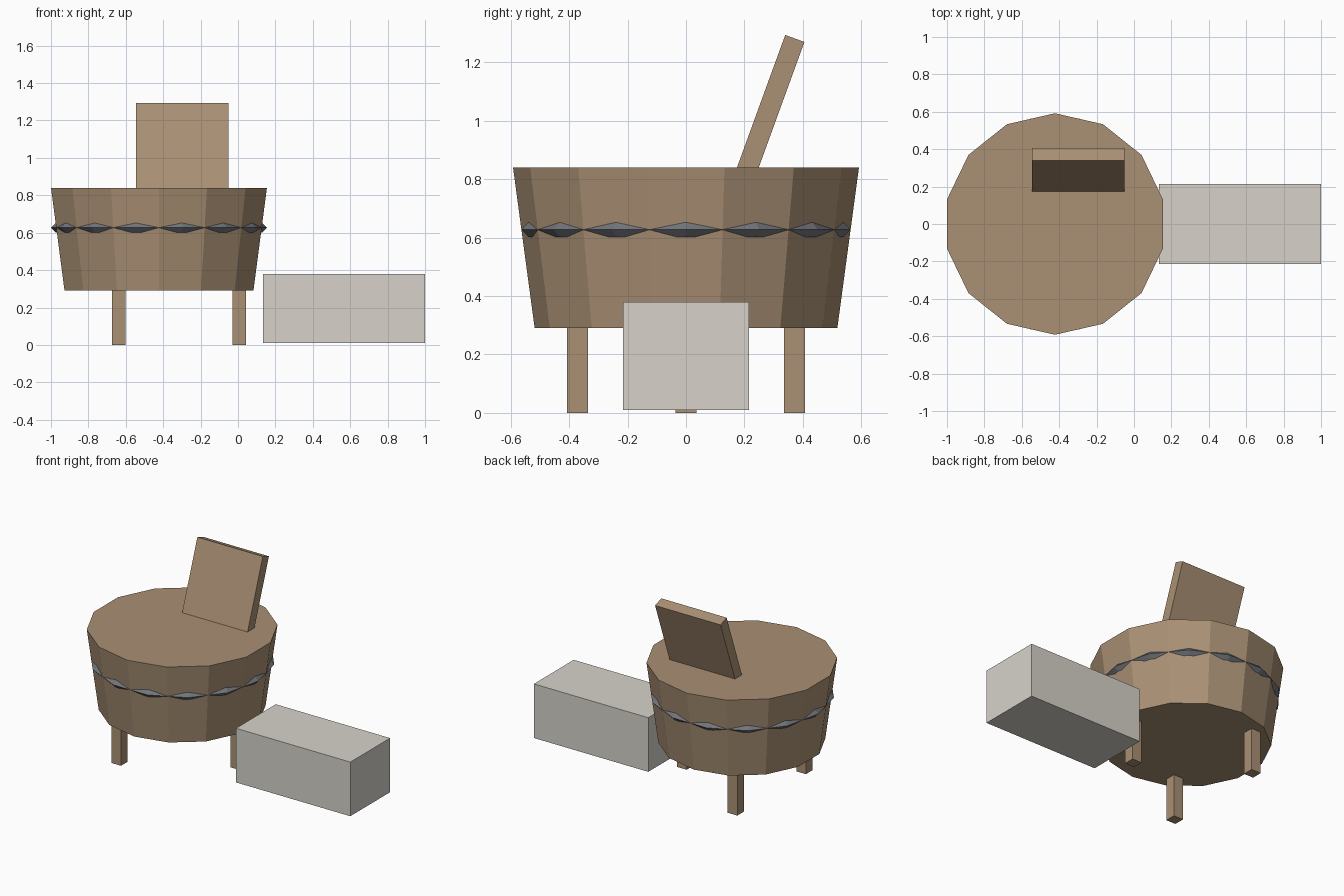
import bpy
from math import cos, pi, radians, sin
from mathutils import Vector

default = bpy.data.objects.get("Cube")
if default:
    bpy.data.objects.remove(default, do_unlink=True)


def material(name, rgb):
    m = bpy.data.materials.new(name)
    m.use_nodes = True
    m.diffuse_color = (*rgb, 1)
    m.node_tree.nodes["Principled BSDF"].inputs["Base Color"].default_value = (*rgb, 1)
    return m


WOOD = material("brown wood", (0.40, 0.28, 0.175))
STEEL = material("dark steel", (0.17, 0.18, 0.20))
STONE = material("pale stone", (0.68, 0.65, 0.59))


def finish(name, mat):
    ob = bpy.context.object
    ob.name = ob.data.name = name
    ob.data.materials.append(mat)
    return ob


def box(name, mat, center, size, tilt=0):
    bpy.ops.mesh.primitive_cube_add(size=1, location=center, rotation=(tilt, 0, 0))
    ob = finish(name, mat)
    for v in ob.data.vertices:
        v.co *= Vector(size)
    return ob


SIDES = 14
TUB_X = -0.4225

# Tapered tub
bottom, top = 0.29, 0.84
bpy.ops.mesh.primitive_cone_add(vertices=SIDES, radius1=0.518, radius2=0.592,
                                depth=top - bottom,
                                location=(TUB_X, 0, (top + bottom) / 2))
finish("tub", WOOD)

# Hoop with a diamond section, its corners poking out of the flat staves
bpy.ops.mesh.primitive_torus_add(major_segments=SIDES, minor_segments=4,
                                 major_radius=0.553, minor_radius=0.025,
                                 location=(TUB_X, 0, 0.627))
finish("hoop", STEEL)

# Three square legs
for name, turn in (("left_leg", 0), ("back_leg", 1), ("front_leg", 2)):
    a = turn * 2 * pi / 3
    box(name, WOOD, (TUB_X + 0.428 * cos(a), 0.428 * sin(a), 0.15), (0.072, 0.072, 0.3))

# Leaning back board, its foot sunk into the tub
tilt = radians(20)
length = 0.53
top_mid = Vector((-0.2975, 0.3725, 1.2815))
center = top_mid - Vector((0, sin(tilt), cos(tilt))) * length / 2
box("back_board", WOOD, center, (0.495, 0.07, length), -tilt)

# Step block beside the tub
box("step", STONE, (0.5675, 0, 0.195), (0.865, 0.43, 0.37))
